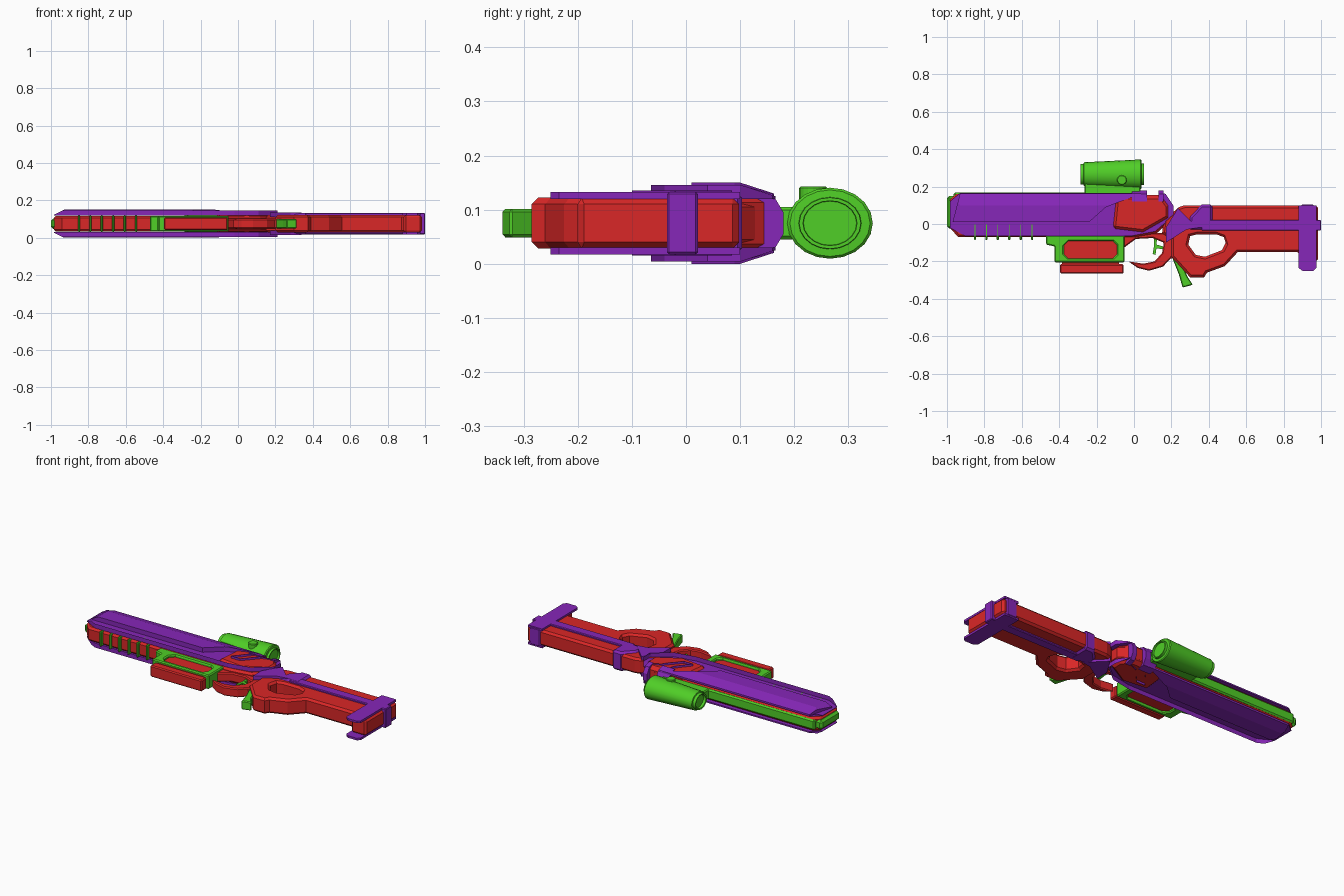
import bpy, bmesh
from math import cos, sin, pi
from mathutils import Vector

MID = 0.075  # height of the symmetry plane; every part is built around it


def colour(name, rgb):
    m = bpy.data.materials.new(name)
    m.diffuse_color = (*rgb, 1)
    return m


RED = colour("red", (0.70, 0.02, 0.02))
GREEN = colour("green", (0.08, 0.62, 0.02))
PURPLE = colour("purple", (0.24, 0.02, 0.48))


def finish(name, bm, mat, bevel=0, mirror=False):
    bmesh.ops.recalc_face_normals(bm, faces=bm.faces[:])
    me = bpy.data.meshes.new(name)
    bm.to_mesh(me)
    bm.free()
    me.materials.append(mat)
    ob = bpy.data.objects.new(name, me)
    ob.location.z = MID
    bpy.context.collection.objects.link(ob)
    if bevel:
        b = ob.modifiers.new("Bevel", 'BEVEL')
        b.width, b.segments = bevel, 1
        b.limit_method, b.angle_limit = 'ANGLE', 1.2
    if mirror:
        m = ob.modifiers.new("Mirror", 'MIRROR')
        m.use_axis = (False, False, True)
    return ob


def prism(name, mat, loops, lo, hi, axis='Z', cuts=(), bevel=0, mirror=False):
    """Extrude an outline (further loops are holes), then slice by planes."""
    if not isinstance(loops[0], list):
        loops = [loops]
    bm = bmesh.new()
    rims = {lo: [], hi: []}
    for loop in loops:
        rings = []
        for c in (lo, hi):
            ring = [bm.verts.new((a, b, c) if axis == 'Z' else (c, a, b)) for a, b in loop]
            rims[c] += [bm.edges.new((ring[i - 1], ring[i])) for i in range(len(ring))]
            rings.append(ring)
        p, q = rings
        for i in range(len(p)):
            bm.faces.new((p[i - 1], p[i], q[i], q[i - 1]))
        if len(loops) == 1:
            bm.faces.new(p)
            bm.faces.new(q)
    if len(loops) > 1:
        for edges in rims.values():
            bmesh.ops.triangle_fill(bm, edges=edges, use_beauty=True)
    for co, no in cuts:
        r = bmesh.ops.bisect_plane(bm, geom=bm.verts[:] + bm.edges[:] + bm.faces[:],
                                   plane_co=co, plane_no=Vector(no).normalized(), clear_outer=True)
        edges = [e for e in r["geom_cut"] if isinstance(e, bmesh.types.BMEdge)]
        if edges:
            bmesh.ops.triangle_fill(bm, edges=edges, use_beauty=True)
    return finish(name, bm, mat, bevel, mirror)


def box(name, mat, x0, x1, y0, y1, half, bevel=0):
    return prism(name, mat, [(x0, y0), (x1, y0), (x1, y1), (x0, y1)], -half, half, bevel=bevel)


def lathe(name, mat, profile, y, z_scale, n=20):
    """Revolve (x, radius) points round a lengthwise axis."""
    bm = bmesh.new()
    rings = [[bm.verts.new((x, y + r * cos(2 * pi * i / n), z_scale * r * sin(2 * pi * i / n)))
              for i in range(n)] for x, r in profile]
    for p, q in zip(rings, rings[1:]):
        for i in range(n):
            bm.faces.new((p[i - 1], p[i], q[i], q[i - 1]))
    bm.faces.new(rings[0])
    bm.faces.new(rings[-1])
    ob = finish(name, bm, mat)
    bpy.context.view_layer.objects.active = ob
    ob.select_set(True)
    bpy.ops.object.shade_smooth_by_angle(angle=0.6)
    ob.select_set(False)


# Barrel core, muzzle and top rail
prism("barrel_core", RED,
      [(-0.985, -0.02), (-0.94, -0.07), (0.0, -0.07), (0.12, -0.05), (0.2, 0.02),
       (0.2, 0.1), (0.14, 0.155), (-0.95, 0.16), (-0.985, 0.13)], -0.042, 0.042, bevel=0.012)
prism("receiver_core", RED,
      [(-0.12, -0.03), (0.05, -0.05), (0.19, 0.03), (0.19, 0.1), (0.15, 0.155), (-0.1, 0.155)],
      -0.058, 0.058, bevel=0.02)
box("muzzle", GREEN, -1.0, -0.95, -0.025, 0.15, 0.028, bevel=0.012)
box("top_rail", GREEN, -0.965, 0.0, 0.1, 0.168, 0.03, bevel=0.008)

# Cooling ribs under the barrel
for i in range(6):
    x = -0.85 + i * 0.061
    box(f"barrel_rib_{i + 1}", GREEN, x - 0.006, x + 0.006, -0.086, 0.0, 0.045, bevel=0.004)

# Handguard side plates with a notch, sloped along the top and the muzzle
nose = ((-0.93, 0, 0.075), (-0.03, 0, 0.06))
prism("handguard_plate", PURPLE,
      [(-0.985, -0.02), (-0.985, 0.12), (-0.93, 0.165), (0.06, 0.165), (-0.06, 0.02),
       (0.0, 0.02), (0.08, 0.11), (0.14, 0.13), (0.155, 0.165), (0.17, 0.16), (0.21, 0.1),
       (0.21, 0.04), (0.11, -0.04), (-0.02, -0.065), (-0.9, -0.065)],
      0.045, 0.071, cuts=[((0, 0.1, 0.071), (0, 0.021, 0.065)), nose], mirror=True)
prism("handguard_raised_panel", PURPLE,
      [(-0.97, 0.01), (-0.24, 0.01), (-0.15, 0.09), (0.04, 0.163), (-0.93, 0.163)],
      0.048, 0.075, cuts=[((0, 0.1, 0.075), (0, 0.021, 0.065)), nose], mirror=True)

# Faceted hoops that wrap over the top of the receiver
half = [(0.12, 0.065), (0.16, 0.054), (0.18, 0.02)]
hoop = half + [(y, -z) for y, z in reversed(half)]
prism("front_hoop", PURPLE, hoop, -0.01, 0.07, 'X')
prism("rear_hoop", PURPLE, hoop, 0.13, 0.158, 'X')

# Magazine housing with an eight-sided window, and the magazine
prism("magazine_housing", GREEN,
      [[(-0.47, -0.06), (-0.05, -0.06), (-0.05, -0.205), (-0.425, -0.205), (-0.425, -0.12), (-0.47, -0.11)],
       [(-0.35, -0.09), (-0.115, -0.09), (-0.09, -0.115), (-0.09, -0.16), (-0.115, -0.185),
        (-0.35, -0.185), (-0.375, -0.16), (-0.375, -0.115)]], -0.042, 0.042, bevel=0.006)
box("magazine_body", RED, -0.385, -0.08, -0.22, -0.08, 0.028)
box("magazine_base", RED, -0.395, -0.055, -0.265, -0.215, 0.034, bevel=0.006)

# Trigger guard, trigger and grip lever
prism("trigger_guard", RED,
      [(0.22, -0.05), (0.24, -0.2), (0.2, -0.18), (0.155, -0.228), (0.08, -0.25), (0.02, -0.235),
       (-0.03, -0.2), (0.05, -0.212), (0.11, -0.2), (0.15, -0.155), (0.16, -0.1), (0.1, -0.075),
       (0.01, -0.08), (-0.065, -0.135), (-0.07, -0.04)], -0.027, 0.027, bevel=0.006)
prism("trigger", GREEN,
      [(0.105, -0.06), (0.125, -0.06), (0.12, -0.11), (0.155, -0.12), (0.155, -0.135),
       (0.12, -0.13), (0.115, -0.165), (0.1, -0.16), (0.108, -0.11)], -0.014, 0.014)
prism("grip_lever", GREEN,
      [(0.2, -0.17), (0.25, -0.19), (0.285, -0.28), (0.315, -0.325), (0.26, -0.34), (0.24, -0.27)],
      -0.026, 0.026, bevel=0.005)

# Stock with thumbhole
prism("stock", RED,
      [[(0.24, 0.09), (0.27, 0.1), (0.34, 0.1), (0.40, 0.098), (0.985, 0.098), (0.985, -0.2),
        (0.885, -0.2), (0.885, -0.15), (0.555, -0.15), (0.486, -0.225), (0.39, -0.26),
        (0.375, -0.285), (0.30, -0.285), (0.2, -0.175), (0.2, -0.08), (0.15, -0.05), (0.16, 0.02)],
       [(0.3, -0.065), (0.34, -0.055), (0.44, -0.055), (0.48, -0.07), (0.49, -0.1), (0.47, -0.14),
        (0.38, -0.175), (0.33, -0.165), (0.29, -0.11)]], -0.047, 0.047, bevel=0.012)

# Stock trim: hub, side strip, wing plates and butt plates
prism("stock_hub", PURPLE,
      [(0.29, -0.03), (0.42, -0.03), (0.42, 0.103), (0.36, 0.103), (0.3, 0.04)],
      -0.058, 0.058, bevel=0.012)
box("stock_strip", PURPLE, 0.36, 1.0, -0.035, 0.022, 0.0575, bevel=0.004)
prism("stock_wing", PURPLE, [(0.17, -0.1), (0.17, -0.02), (0.235, 0.085), (0.34, -0.02), (0.28, -0.03)],
      0.035, 0.06, mirror=True)
prism("butt_plate", PURPLE,
      [(0.88, 0.1), (0.975, 0.1), (0.975, -0.235), (0.96, -0.25), (0.9, -0.25), (0.88, -0.235)],
      0.045, 0.0575, mirror=True)
box("butt_top_band", PURPLE, 0.89, 0.965, 0.08, 0.103, 0.055, bevel=0.008)

# Scope, its mount and adjustment knob
lathe("scope", GREEN,
      [(-0.27, 0.045), (-0.285, 0.046), (-0.287, 0.055), (-0.27, 0.056), (-0.268, 0.064),
       (0.035, 0.079), (0.04, 0.074), (0.041, 0.058), (0.054, 0.057), (0.054, 0.05), (0.044, 0.049)],
      0.266, 0.83)
box("scope_mount", GREEN, -0.265, 0.035, 0.15, 0.225, 0.03, bevel=0.006)
knob = [(-0.065 + 0.026 * cos(i * pi / 8), 0.235 + 0.026 * sin(i * pi / 8)) for i in range(16)]
prism("scope_knob", GREEN, knob, 0.0, 0.068, bevel=0.003)
